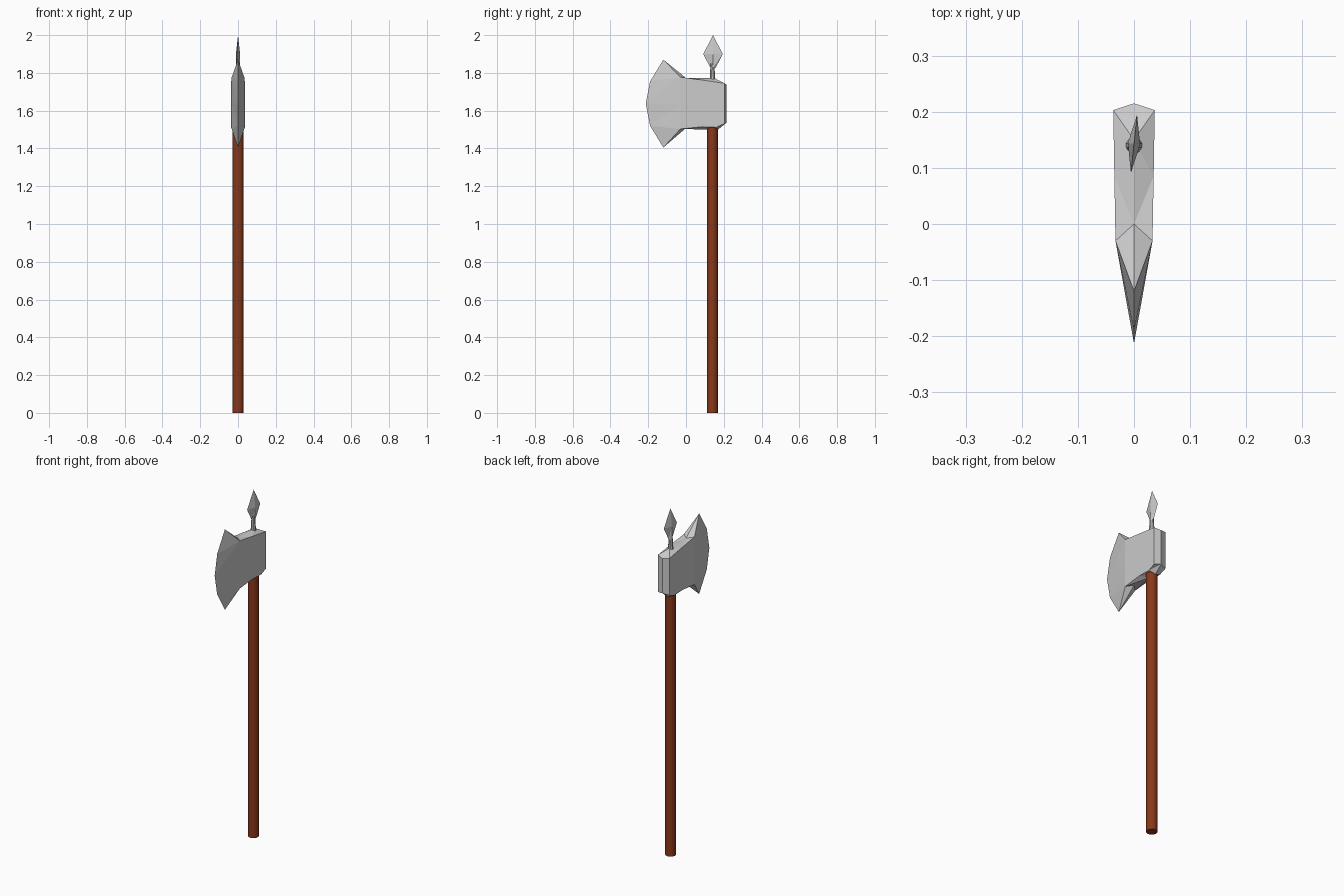
import bpy, bmesh, math
from mathutils import Matrix

if "Cube" in bpy.data.objects:
    bpy.data.objects.remove(bpy.data.objects["Cube"])

SHAFT_Y = 0.14


def finish(name, bm, material=None):
    bmesh.ops.recalc_face_normals(bm, faces=bm.faces)
    mesh = bpy.data.meshes.new(name)
    bm.to_mesh(mesh)
    bm.free()
    obj = bpy.data.objects.new(name, mesh)
    bpy.context.collection.objects.link(obj)
    if material:
        mesh.materials.append(material)
    return obj


def rod(name, r_bottom, r_top, z0, z1, sides, material=None):
    bm = bmesh.new()
    bmesh.ops.create_cone(bm, cap_ends=True, segments=sides, radius1=r_bottom,
                          radius2=r_top, depth=z1 - z0,
                          matrix=Matrix.Translation((0, SHAFT_Y, (z0 + z1) / 2)))
    return finish(name, bm, material)


# Wooden handle
wood = bpy.data.materials.new("wood")
wood.diffuse_color = (0.25, 0.04, 0.01, 1)
wood.use_nodes = True
wood.node_tree.nodes["Principled BSDF"].inputs["Base Color"].default_value = wood.diffuse_color
handle = rod("handle", 0.029, 0.029, 0, 1.56, 16, wood)
for poly in handle.data.polygons:
    poly.use_smooth = abs(poly.normal.z) < 0.5
handle.data.set_sharp_from_angle(angle=math.radians(40))

# Axe head: central rim (y, z) on x = 0, and a cheek outline (x, y, z) mirrored to both sides
rim = [(0, 1.773), (0.15, 1.773), (0.215, 1.737), (0.215, 1.537), (0.17, 1.50),
       (0.12, 1.50), (0, 1.508), (-0.12, 1.405), (-0.19, 1.52), (-0.213, 1.637),
       (-0.19, 1.755), (-0.12, 1.87)]
cheek = [(0.033, -0.03, 1.778), (0.035, 0.085, 1.762), (0.037, 0.203, 1.745),
         (0.037, 0.203, 1.53), (0.036, 0.16, 1.512), (0.035, 0.085, 1.515),
         (0.033, -0.03, 1.503), (0.033, -0.03, 1.637)]
# cheek point that each rim point joins to
joins = [0, 1, 2, 3, 4, 5, 6, 6, 6, 7, 0, 0]
bm = bmesh.new()
rim_v = [bm.verts.new((0, y, z)) for y, z in rim]
for side in (1, -1):
    cheek_v = [bm.verts.new((side * x, y, z)) for x, y, z in cheek]
    bm.faces.new(cheek_v)
    for i in range(len(rim)):
        j = (i + 1) % len(rim)
        a, b = cheek_v[joins[i]], cheek_v[joins[j]]
        bm.faces.new((rim_v[i], rim_v[j], b))
        if a != b:
            bm.faces.new((rim_v[i], b, a))
finish("axe_head", bm)

# Neck and flat diamond point on top
rod("spike_neck", 0.016, 0.010, 1.74, 1.85, 10)
bm = bmesh.new()
rings = [(0.010, 0.013, 1.825), (0.011, 0.052, 1.90)]
levels = [[bm.verts.new(p) for p in ((x, 0, z), (0, y, z), (-x, 0, z), (0, -y, z))]
          for x, y, z in rings]
tip = bm.verts.new((0, 0, 2.0))
bm.faces.new(levels[0])
for i in range(4):
    j = (i + 1) % 4
    low, high = levels
    bm.faces.new((low[i], low[j], high[j]))
    bm.faces.new((low[i], high[j], high[i]))
    bm.faces.new((high[i], high[j], tip))
bm.transform(Matrix.Translation((0, SHAFT_Y + 0.003, 0)) @ Matrix.Rotation(math.radians(-6), 4, 'Z'))
finish("spike_point", bm)
